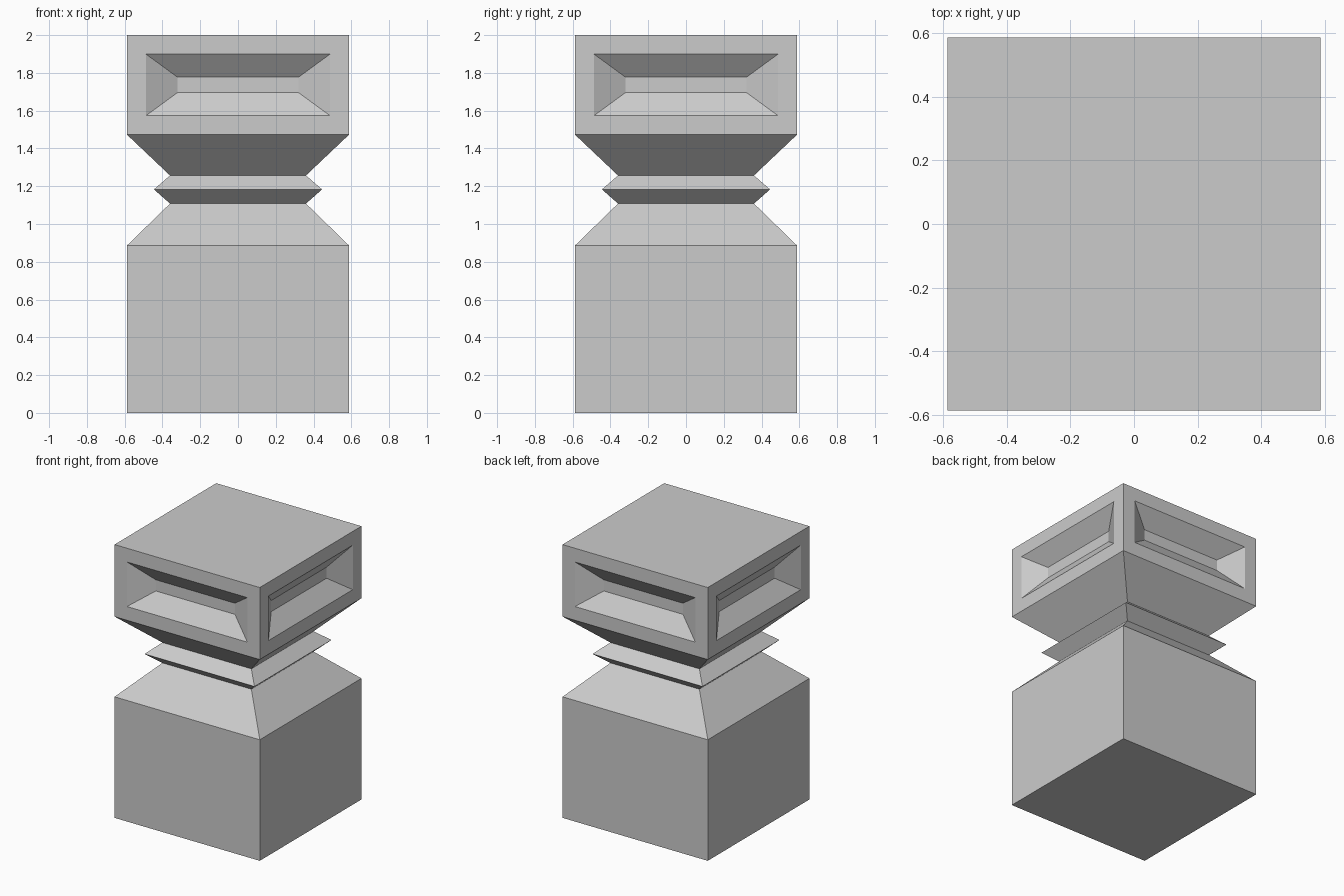
import bpy, bmesh

if "Cube" in bpy.data.objects:
    bpy.data.objects.remove(bpy.data.objects["Cube"])

WIDE, FLANGE, NECK = 0.588, 0.445, 0.36
# (half width, height) of each square ring, bottom to top
PROFILE = [(WIDE, 0), (WIDE, 0.886), (NECK, 1.108), (FLANGE, 1.183),
           (NECK, 1.257), (WIDE, 1.473), (WIDE, 2.0)]
CORNERS = [(-1, -1), (1, -1), (1, 1), (-1, 1)]

bm = bmesh.new()

# Square body: base block, pinched neck with flange, head block
rings = [[bm.verts.new((sx * r, sy * r, z)) for sx, sy in CORNERS]
         for r, z in PROFILE]
bm.faces.new(rings[0][::-1])
bm.faces.new(rings[-1])
for low, high in zip(rings, rings[1:]):
    sides = [bm.faces.new((low[i], low[(i + 1) % 4], high[(i + 1) % 4], high[i]))
             for i in range(4)]
bm.normal_update()

# Tapered recess in each side of the head (the last band of faces)
bmesh.ops.inset_individual(bm, faces=sides, thickness=0.142)
for face in sides:
    normal = face.normal.copy()
    centre = face.calc_center_median()
    floor = bmesh.ops.extrude_discrete_faces(bm, faces=[face])["faces"][0]
    for v in floor.verts:
        offset = v.co - centre
        v.co = centre + offset * 0.657 - normal * 0.095
        v.co.z = centre.z + offset.z * 0.25

bmesh.ops.recalc_face_normals(bm, faces=bm.faces)
mesh = bpy.data.meshes.new("pinched_block_column")
bm.to_mesh(mesh)
bm.free()
column = bpy.data.objects.new("pinched_block_column", mesh)
bpy.context.collection.objects.link(column)
